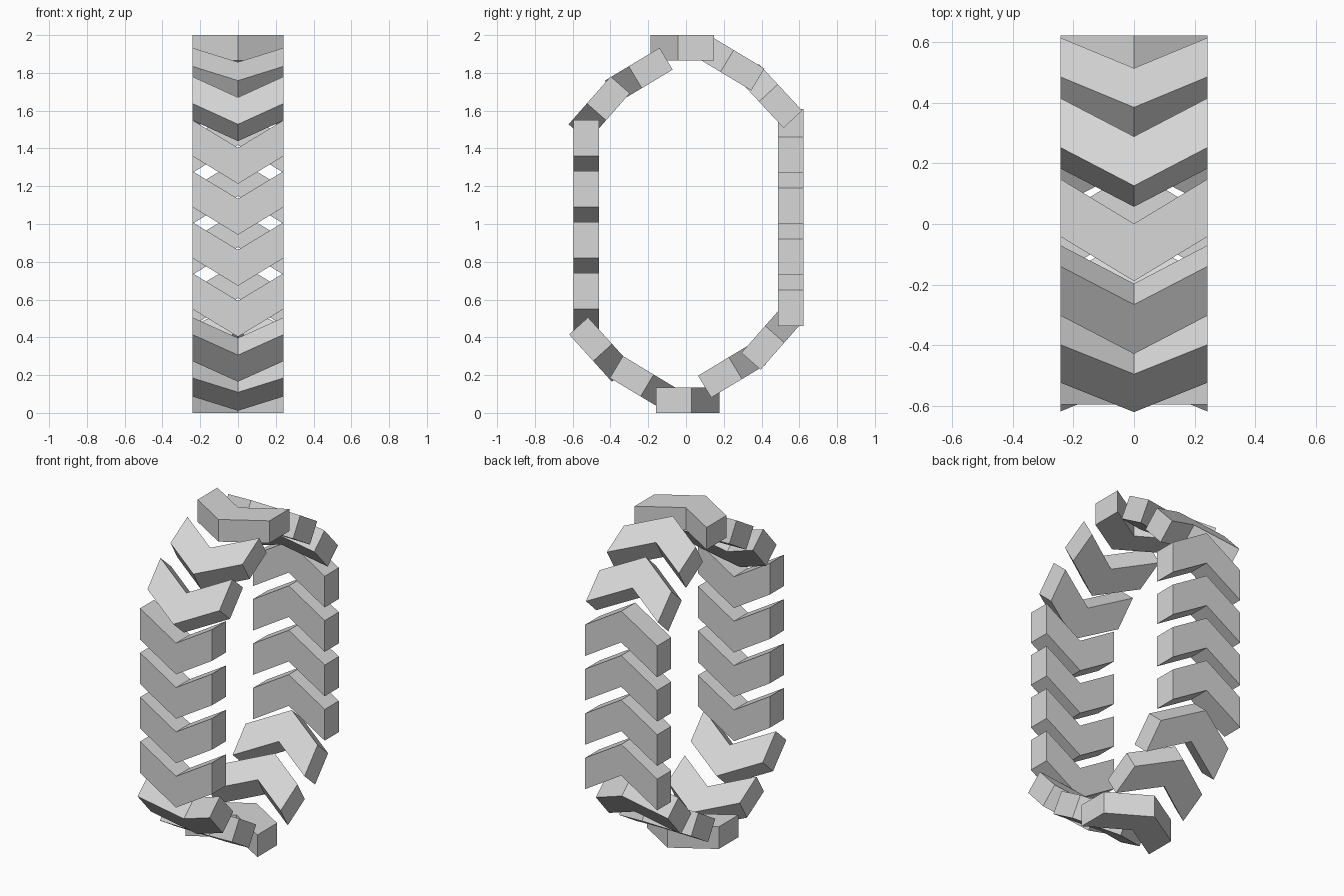
import bpy
import bmesh
from mathutils import Vector

if "Cube" in bpy.data.objects:
    bpy.data.objects.remove(bpy.data.objects["Cube"], do_unlink=True)

HALF_WIDTH = 0.242
LENGTH = 0.19      # along the direction of travel
TIP = 0.147        # how far the middle runs ahead of the ends
THICK = 0.135

grey = bpy.data.materials.new("light_grey")
grey.use_nodes = True
colour = (0.68, 0.68, 0.68, 1)
grey.diffuse_color = colour
grey.node_tree.nodes["Principled BSDF"].inputs["Base Color"].default_value = colour


def chevron_link(name, y, z, ty, tz):
    """Chevron block centred on its end caps at (y, z), pointing along (ty, tz)."""
    along = Vector((0, ty, tz)).normalized()
    normal = Vector((0, along.z, -along.y))
    centre = Vector((0, y, z))
    back, front = -LENGTH / 2, LENGTH / 2
    outline = [(-HALF_WIDTH, back), (0, back + TIP), (HALF_WIDTH, back),
               (HALF_WIDTH, front), (0, front + TIP), (-HALF_WIDTH, front)]
    bm = bmesh.new()
    rings = []
    for side in (-THICK / 2, THICK / 2):
        rings.append([bm.verts.new(centre + Vector((x, 0, 0)) + along * t + normal * side)
                      for x, t in outline])
    low, high = rings
    # Each arm of the chevron has its own flat quads on both broad sides
    for ring in rings:
        bm.faces.new([ring[i] for i in (0, 1, 4, 5)])
        bm.faces.new([ring[i] for i in (1, 2, 3, 4)])
    for i in range(6):
        j = (i + 1) % 6
        bm.faces.new((low[i], low[j], high[j], high[i]))
    bmesh.ops.recalc_face_normals(bm, faces=bm.faces)
    mesh = bpy.data.meshes.new(name)
    bm.to_mesh(mesh)
    bm.free()
    mesh.materials.append(grey)
    obj = bpy.data.objects.new(name, mesh)
    bpy.context.collection.objects.link(obj)


# Straight runs: front travels down, back travels up
for i in range(4):
    chevron_link(f"front_link_{i + 1}", -0.528, 1.455 - i * 0.27, 0, -1)
    chevron_link(f"back_link_{i + 1}", 0.555, 0.556 + i * 0.27, 0, 1)

# End links
chevron_link("top_link", 0.053, 2 - THICK / 2, -1, 0)
chevron_link("bottom_link", -0.065, THICK / 2, 1, 0)

# Corner links, shallow and steep
chevron_link("top_front_shallow_link", -0.187, 1.826, -0.857, -0.515)
chevron_link("top_front_steep_link", -0.411, 1.665, -0.66, -0.75)
chevron_link("bottom_front_steep_link", -0.505, 0.39, 0.67, -0.74)
chevron_link("bottom_front_shallow_link", -0.287, 0.194, 0.857, -0.515)
chevron_link("bottom_back_shallow_link", 0.18, 0.188, 0.857, 0.515)
chevron_link("bottom_back_steep_link", 0.407, 0.345, 0.66, 0.75)
chevron_link("top_back_steep_link", 0.501, 1.624, -0.68, 0.73)
chevron_link("top_back_shallow_link", 0.299, 1.814, -0.857, 0.515)
